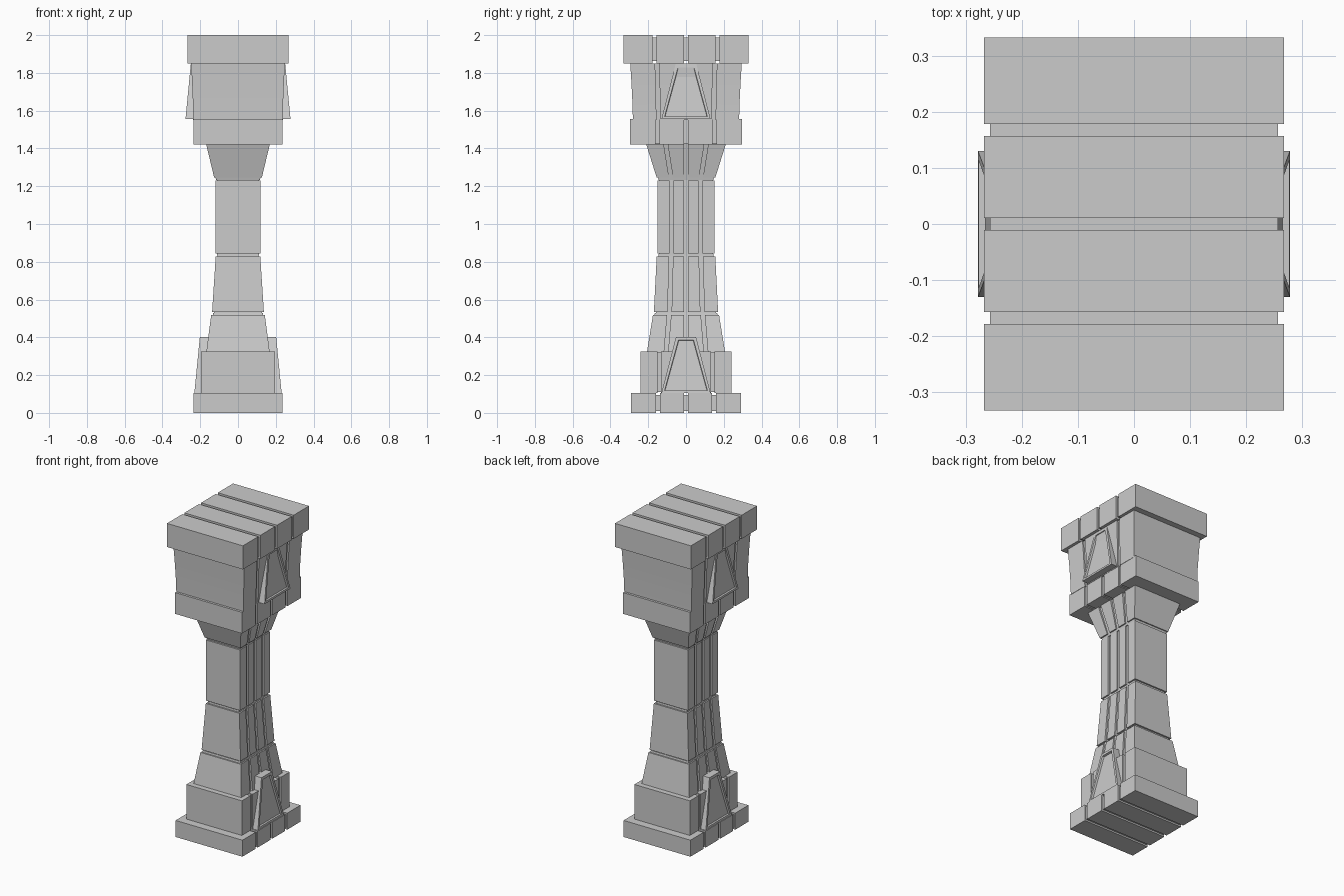
import bpy, bmesh

if "Cube" in bpy.data.objects:
    bpy.data.objects.remove(bpy.data.objects["Cube"])


def finish(name, bm, smooth=False):
    bmesh.ops.recalc_face_normals(bm, faces=bm.faces[:])
    mesh = bpy.data.meshes.new(name)
    bm.to_mesh(mesh)
    bm.free()
    if smooth:
        mesh.shade_smooth()
        mesh.set_sharp_from_angle(angle=0.6)
    obj = bpy.data.objects.new(name, mesh)
    bpy.context.collection.objects.link(obj)
    return obj


def loft(bm, rings):
    """Skin a closed solid through a stack of equal-sized rings."""
    loops = [[bm.verts.new(p) for p in ring] for ring in rings]
    bm.faces.new(loops[0])
    bm.faces.new(loops[-1])
    for a, b in zip(loops, loops[1:]):
        n = len(a)
        for i in range(n):
            j = (i + 1) % n
            bm.faces.new((a[i], a[j], b[j], b[i]))


def rect(z, hx, y0, y1):
    return [(-hx, y0, z), (hx, y0, z), (hx, y1, z), (-hx, y1, z)]


def section(name, levels, slots, gap=0.021, reach=0.012, depth=0.01, smooth=False):
    """Slabs split by grooves at fractions of the half depth, around a recessed core.
    levels: (z, half x, half y); reach: how far the core runs past (or short of) the slabs."""
    bm = bmesh.new()
    cuts = [-1] + slots + [1]
    for lo, hi in zip(cuts, cuts[1:]):
        g0 = gap / 2 if lo > -1 else 0
        g1 = gap / 2 if hi < 1 else 0
        loft(bm, [rect(z, hx, lo * hy + g0, hi * hy - g1) for z, hx, hy in levels])
    last = len(levels) - 1
    core = []
    for i, (z, hx, hy) in enumerate(levels):
        z += -reach if i == 0 else reach if i == last else 0
        core.append(rect(z, hx - depth, -hy + depth, hy - depth))
    loft(bm, core)
    finish(name, bm, smooth)


def panel(name, z0, z1, x0, x1, y0, y1, back):
    """Tapered plaque with a recessed face, one on each side."""
    for side, label in ((1, "right"), (-1, "left")):
        bm = bmesh.new()
        outline = [(x0, -y0, z0), (x0, y0, z0), (x1, y1, z1), (x1, -y1, z1)]
        loft(bm, [[(side * back, y, z) for x, y, z in outline],
                  [(side * x, y, z) for x, y, z in outline]])
        bmesh.ops.recalc_face_normals(bm, faces=bm.faces[:])
        face = max(bm.faces, key=lambda f: side * f.calc_center_median().x)
        bmesh.ops.inset_region(bm, faces=[face], thickness=0.021)
        bmesh.ops.inset_region(bm, faces=[face], thickness=0.003, depth=-0.012)
        finish(name + "_" + label, bm)


# Base
section("base_slab", [(0, .235, .291), (.105, .235, .291)], [-.51, 0, .51], reach=-.01)
section("base_block", [(.105, .195, .24), (.325, .195, .24)], [-.59, .59], reach=-.005)

# Shaft sections with three flutes on each side
flutes = [-.51, 0, .51]
section("lower_flare", [(.32, .168, .207), (.518, .142, .175)], flutes)
section("lower_shaft", [(.535, .137, .17), (.828, .118, .155)], flutes)
section("upper_shaft", [(.845, .12, .152), (1.23, .12, .152)], flutes)
section("upper_flare", [(1.245, .126, .155), (1.42, .168, .21)], flutes)

# Head
section("head_band", [(1.42, .235, .296), (1.555, .235, .296)], [-.51, 0, .51], reach=-.005)
section("head_block", [(1.55, .237, .281), (1.65, .239, .284), (1.75, .243, .289), (1.85, .248, .295)],
        [-.52, .52], reach=0, smooth=True)
section("cap_slab", [(1.85, .267, .332), (2, .267, .332)], [-.505, 0, .505], reach=-.012)

# Tapered side plaques
panel("base_plaque", .105, .402, .231, .202, .13, .053, .11)
panel("head_plaque", 1.555, 1.846, .278, .25, .13, .055, .2)
